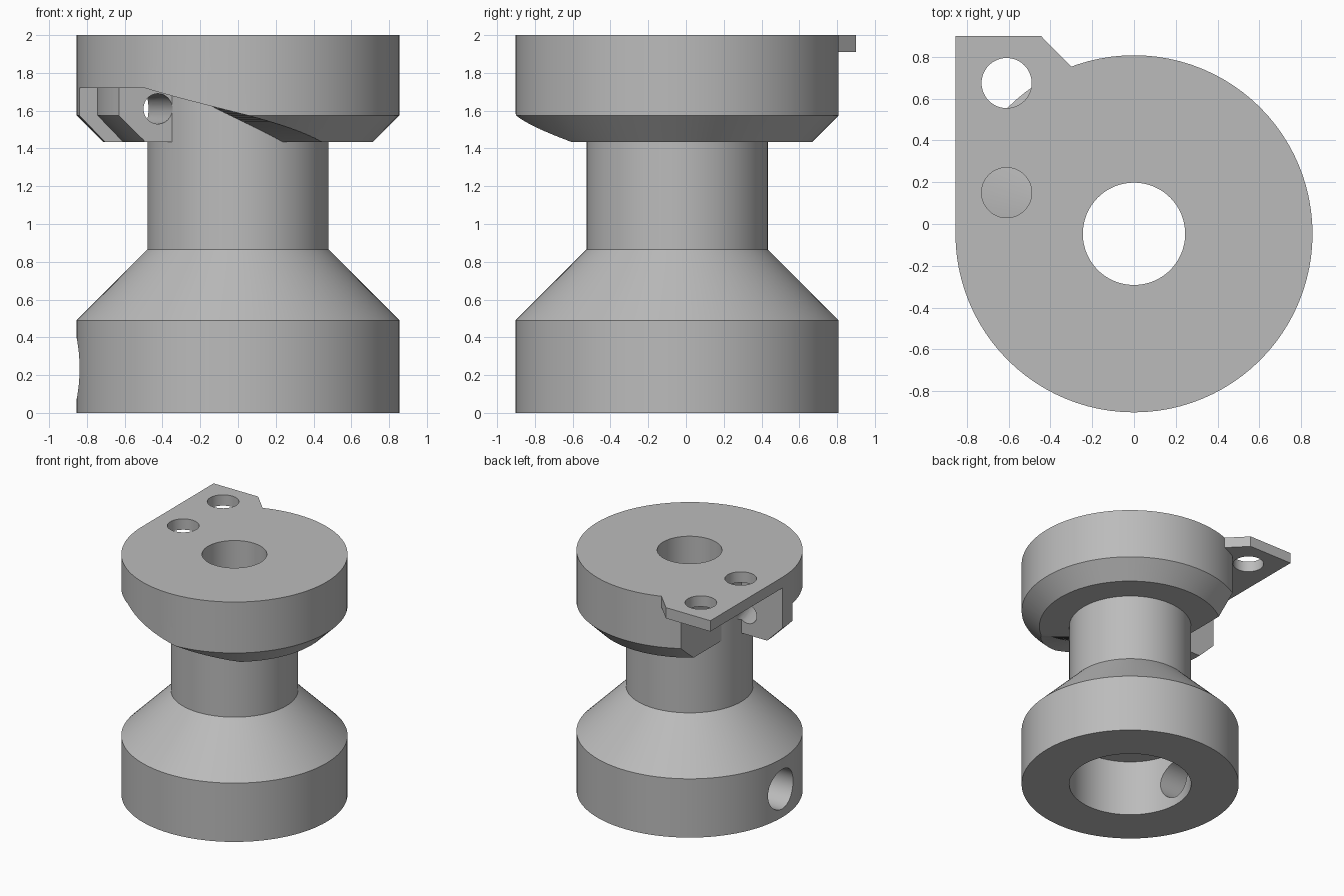
import bpy, bmesh, math
from mathutils import Vector, Matrix

if "Cube" in bpy.data.objects:
    bpy.data.objects.remove(bpy.data.objects["Cube"])

AXIS_Y = -0.047   # the turned axis sits slightly in front of the centre

grey = bpy.data.materials.new("plain grey")
grey.use_nodes = True
grey.diffuse_color = (0.5, 0.5, 0.5, 1)
grey.node_tree.nodes["Principled BSDF"].inputs["Base Color"].default_value = (0.5, 0.5, 0.5, 1)


def finish(bm, name):
    bmesh.ops.recalc_face_normals(bm, faces=bm.faces)
    mesh = bpy.data.meshes.new(name)
    bm.to_mesh(mesh)
    bm.free()
    mesh.materials.append(grey)
    ob = bpy.data.objects.new(name, mesh)
    ob.location.y = AXIS_Y
    bpy.context.collection.objects.link(ob)
    return ob


def revolve(name, profile, steps=96):
    """Closed (radius, height) profile turned around the axis."""
    bm = bmesh.new()
    verts = [bm.verts.new((r, 0, z)) for r, z in profile]
    edges = [bm.edges.new((v, verts[i - 1])) for i, v in enumerate(verts)]
    bmesh.ops.spin(bm, geom=verts + edges, cent=(0, 0, 0), axis=(0, 0, 1),
                   angle=math.tau, steps=steps, use_merge=True)
    bmesh.ops.remove_doubles(bm, verts=bm.verts, dist=1e-4)
    return finish(bm, name)


def prism(name, plan, z0, z1):
    bm = bmesh.new()
    face = bm.faces.new([bm.verts.new((x, y, z0)) for x, y in plan])
    new = bmesh.ops.extrude_face_region(bm, geom=[face])["geom"]
    top = [v for v in new if isinstance(v, bmesh.types.BMVert)]
    bmesh.ops.translate(bm, verts=top, vec=(0, 0, z1 - z0))
    return finish(bm, name)


def rod(name, start, end, radius):
    a, b = Vector(start), Vector(end)
    turn = (b - a).to_track_quat('Z', 'Y').to_matrix().to_4x4()
    bm = bmesh.new()
    bmesh.ops.create_cone(bm, cap_ends=True, segments=48, radius1=radius, radius2=radius,
                          depth=(b - a).length, matrix=Matrix.Translation((a + b) / 2) @ turn)
    return finish(bm, name)


def combine(target, other, operation='DIFFERENCE', keep=False):
    mod = target.modifiers.new("cut", 'BOOLEAN')
    mod.operation, mod.object, mod.solver = operation, other, 'EXACT'
    bpy.context.view_layer.update()
    evaluated = target.evaluated_get(bpy.context.evaluated_depsgraph_get())
    mesh = bpy.data.meshes.new_from_object(evaluated)
    target.modifiers.clear()
    target.data = mesh
    if not keep:
        bpy.data.objects.remove(other)


def polar(r, degrees):
    """Angle counted from -x towards the front."""
    a = math.radians(degrees)
    return -r * math.cos(a), -r * math.sin(a)


# Turned body: base, cone and shaft with a stepped bore
body = revolve("base_and_shaft", [
    (0.48, 0), (0.855, 0), (0.855, 0.49), (0.48, 0.865), (0.48, 1.9),
    (0.245, 1.9), (0.245, 0.48), (0.48, 0.48)])
combine(body, rod("side_hole", (-1, 0, 0.235), (-0.2, 0, 0.235), 0.165))

# Top flange with chamfered lower edge
flange = revolve("top_flange", [
    (0.36, 1.435), (0.715, 1.435), (0.855, 1.575), (0.855, 2),
    (0.245, 2), (0.245, 1.9), (0.36, 1.9)])

# Rear pocket beneath the mounting tab
combine(flange, prism("rear_pocket", [(-1, 0), (-0.435, 0), (-0.435, 1), (-1, 1)], 1.3, 1.91))

# Two parallel wall planes beside the rear pocket
along = Vector((-0.956, -0.292))
wall_a, wall_b = Vector((-0.84, -0.16)), Vector((-0.35, -0.328))

# Shallow step around the outside of the wall
step = prism("wall_step", [wall_a + along * 0.15, wall_a - along * 0.3,
                           wall_b + along * 0.15 + Vector((0, -0.02)),
                           wall_b + along * 0.6 + Vector((0, -0.02))], 1.3, 1.72)
core = revolve("step_core", [(0.1, 1.2), (0.615, 1.2), (0.615, 1.435), (0.755, 1.575),
                             (0.755, 1.9), (0.1, 1.9)])
combine(step, core)
combine(flange, step)

# Spiral ramp cut under the front of the flange
sections = [(wall_b - along * 0.05, wall_b + along * 0.46, 1.72)]
STEPS = 28
for i in range(STEPS + 1):
    u = i / STEPS
    sections.append((polar(0.44, 48 + 70 * u), polar(0.905, 55 + 78 * u), 1.72 - 0.29 * u))
bm = bmesh.new()
rings = []
for inner, outer, z in sections:
    rings.append([bm.verts.new((*p, h)) for p, h in
                  ((inner, 1.3), (outer, 1.3), (outer, z), (inner, z))])
for a, b in zip(rings, rings[1:]):
    for k in range(4):
        quad = (a[k], a[k - 1], b[k - 1], b[k])
        if k == 3:   # the twisted ramp surface is split into triangles
            bm.faces.new(quad[:3])
            bm.faces.new((quad[0], quad[2], quad[3]))
        else:
            bm.faces.new(quad)
bm.faces.new(rings[0])
bm.faces.new(rings[-1])
combine(flange, finish(bm, "spiral_ramp"))

# Slanted cross hole through the wall
cross = rod("cross_hole", (-0.38, -0.49, 1.61), (-0.566, 0.1, 1.61), 0.08)
combine(flange, cross, keep=True)
combine(body, cross)

# Thin mounting tab on the flange with two screw holes
tab = prism("mounting_tab", [(-0.855, 0), (-0.3, 0), (-0.3, 0.80), (-0.445, 0.947),
                             (-0.855, 0.947)], 1.91, 2)
combine(flange, tab, 'UNION')
for y in (0.197, 0.722):
    combine(flange, rod("screw_hole", (-0.61, y, 1.8), (-0.61, y, 2.1), 0.12))

# Smooth round surfaces, sharp edges kept
bpy.ops.object.select_all(action='DESELECT')
for ob in (body, flange):
    ob.select_set(True)
    bpy.context.view_layer.objects.active = ob
bpy.ops.object.shade_smooth_by_angle(angle=math.radians(25))
